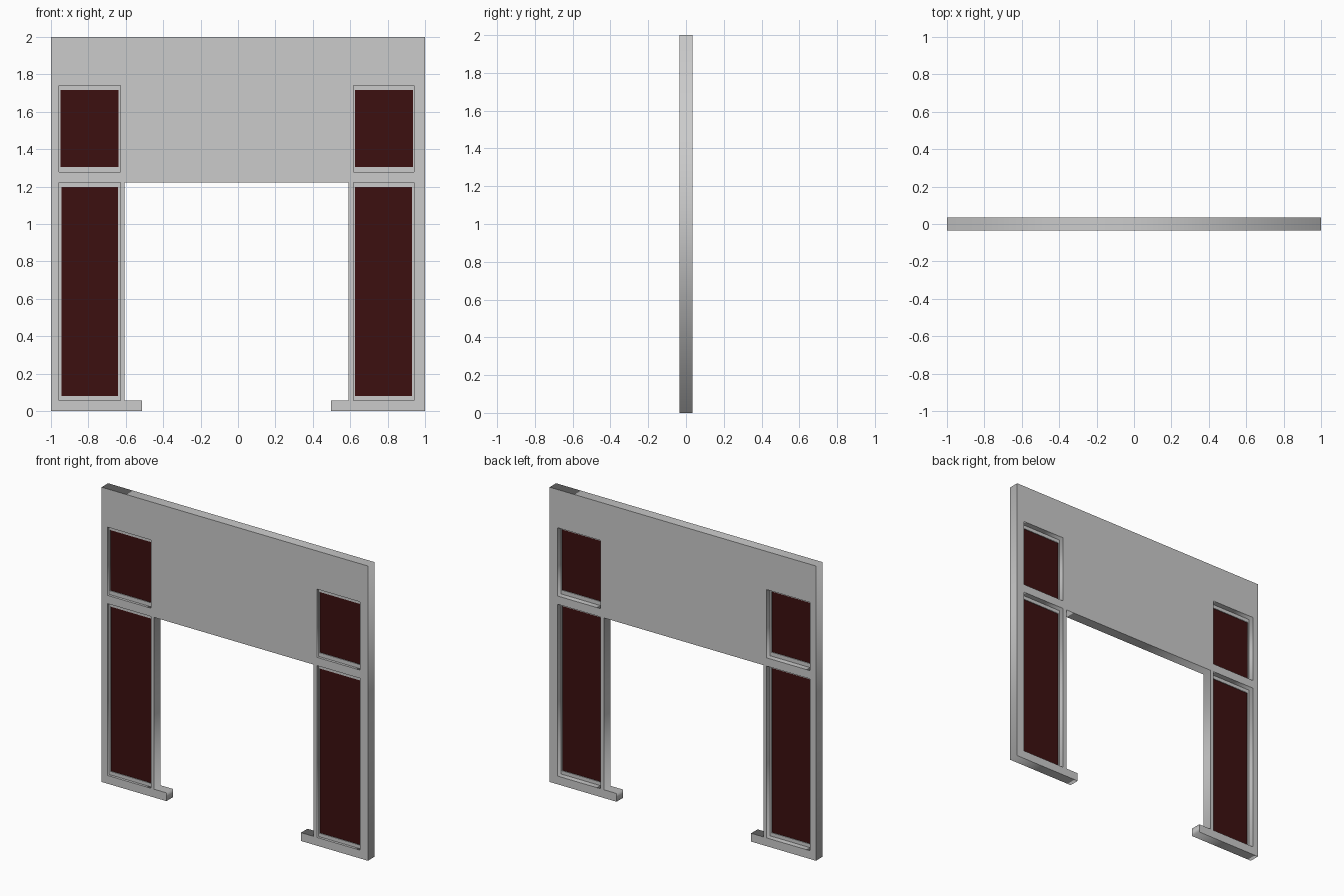
import bpy
from math import pi

if "Cube" in bpy.data.objects:
    bpy.data.objects.remove(bpy.data.objects["Cube"])


def extruded(name, loops, y0, y1):
    """Front-view outline plus hole loops, extruded from y0 to y1."""
    cu = bpy.data.curves.new(name, 'CURVE')
    cu.dimensions = '2D'
    cu.fill_mode = 'BOTH'
    cu.extrude = (y1 - y0) / 2
    for pts in loops:
        sp = cu.splines.new('POLY')
        sp.points.add(len(pts) - 1)
        for p, (x, z) in zip(sp.points, pts):
            p.co = (x, z, 0, 1)
        sp.use_cyclic_u = True
    ob = bpy.data.objects.new(name, cu)
    bpy.context.collection.objects.link(ob)
    ob.location.y = (y0 + y1) / 2
    ob.rotation_euler.x = pi / 2
    bpy.ops.object.select_all(action='DESELECT')
    ob.select_set(True)
    bpy.context.view_layer.objects.active = ob
    bpy.ops.object.convert(target='MESH')
    return bpy.context.object


def rect(x0, x1, z0, z1):
    return [(x0, z0), (x1, z0), (x1, z1), (x0, z1)]


glass = bpy.data.materials.new("dark_red_glass")
glass.diffuse_color = (0.045, 0.005, 0.005, 1)
glass.use_nodes = True
glass.node_tree.nodes["Principled BSDF"].inputs["Base Color"].default_value = glass.diffuse_color

# name, opening, pane
windows = [
    ("upper_left", (-0.957, -0.629, 1.278, 1.741), (-0.949, -0.639, 1.305, 1.717)),
    ("upper_right", (0.617, 0.941, 1.278, 1.741), (0.625, 0.935, 1.305, 1.717)),
    ("lower_left", (-0.957, -0.629, 0.056, 1.222), (-0.945, -0.641, 0.08, 1.198)),
    ("lower_right", (0.617, 0.941, 0.056, 1.222), (0.625, 0.931, 0.08, 1.198)),
]

# Wall with doorway, feet and window openings
outline = [(-1, 0), (-0.513, 0), (-0.513, 0.056), (-0.608, 0.056),
           (-0.608, 1.222), (0.592, 1.222), (0.592, 0.056), (0.497, 0.056),
           (0.497, 0), (1, 0), (1, 2), (-1, 2)]
extruded("wall", [outline] + [rect(*w[1]) for w in windows], -0.035, 0.035)

# Recessed window frames and panes
for name, hole, pane in windows:
    extruded(name + "_frame", [rect(*hole), rect(*pane)], -0.018, -0.002)
    ob = extruded(name + "_pane", [rect(*pane)], -0.013, -0.007)
    ob.data.materials.clear()
    ob.data.materials.append(glass)
